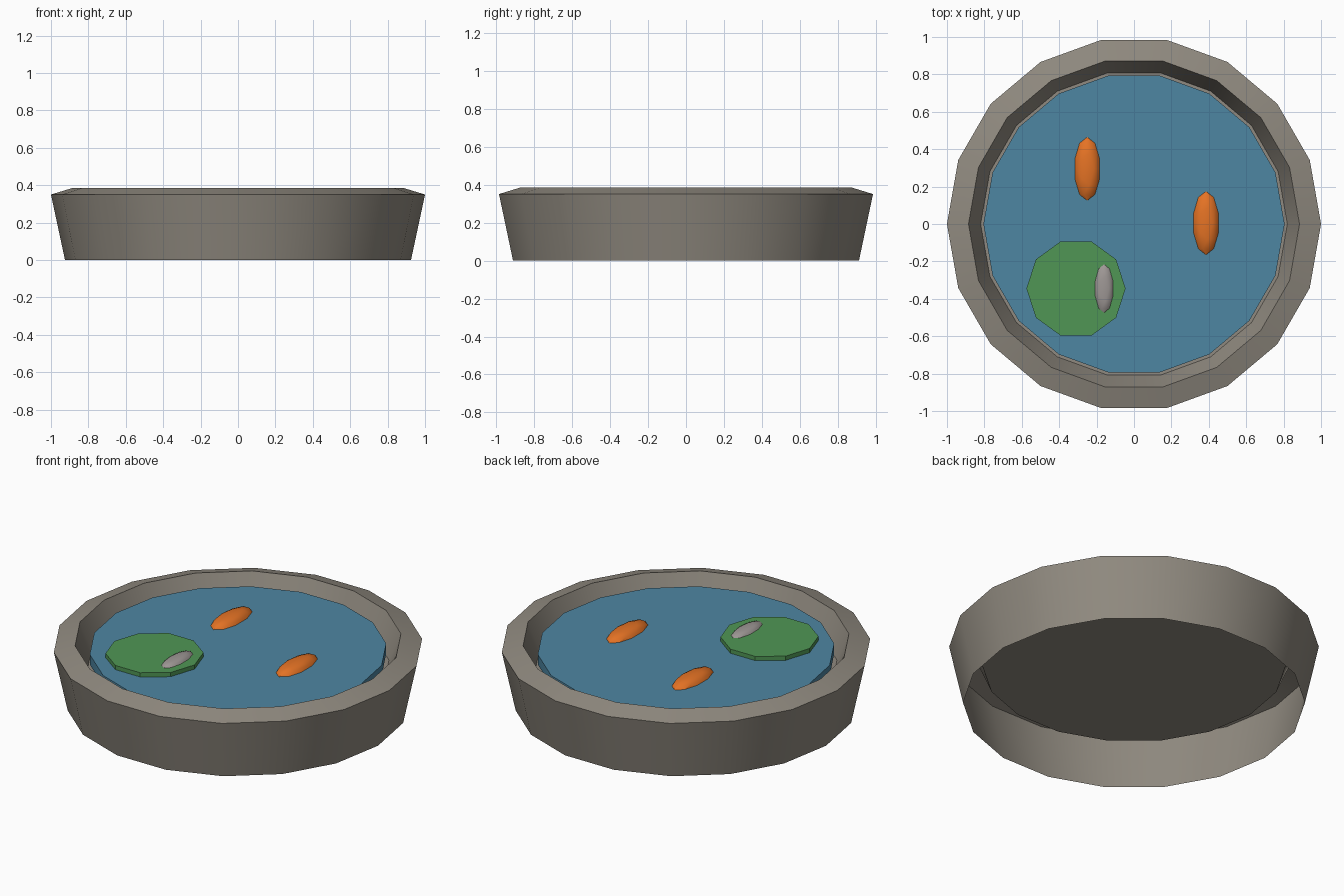
import bpy
import bmesh
import math
from mathutils import Matrix

cube = bpy.data.objects.get("Cube")
if cube:
    bpy.data.objects.remove(cube, do_unlink=True)

SIDES = 18


def material(name, rgb):
    mat = bpy.data.materials.new(name)
    mat.use_nodes = True
    mat.diffuse_color = (*rgb, 1)
    mat.node_tree.nodes["Principled BSDF"].inputs["Base Color"].default_value = (*rgb, 1)
    return mat


stone = material("warm_grey_stone", (0.28, 0.255, 0.215))
blue = material("water_blue", (0.076, 0.238, 0.362))
green = material("leaf_green", (0.08, 0.305, 0.09))
orange = material("fish_orange", (0.78, 0.17, 0.018))
pale = material("petal_grey", (0.34, 0.31, 0.30))


def add_object(name, bm, mat):
    mesh = bpy.data.meshes.new(name)
    bm.to_mesh(mesh)
    bm.free()
    mesh.materials.append(mat)
    obj = bpy.data.objects.new(name, mesh)
    bpy.context.collection.objects.link(obj)
    bpy.ops.object.select_all(action="DESELECT")
    obj.select_set(True)
    bpy.context.view_layer.objects.active = obj
    bpy.ops.object.shade_smooth_by_angle(angle=math.radians(30))
    return obj


def disc(name, sides, radius, bottom, top, centre, turn, mat):
    bm = bmesh.new()
    place = Matrix.Translation((*centre, (bottom + top) / 2)) @ Matrix.Rotation(turn, 4, "Z")
    bmesh.ops.create_cone(bm, cap_ends=True, segments=sides, radius1=radius,
                          radius2=radius, depth=top - bottom, matrix=place)
    return add_object(name, bm, mat)


def pebble(name, centre, radii, mat):
    bm = bmesh.new()
    place = Matrix.Translation(centre) @ Matrix.Diagonal((*radii, 1))
    bmesh.ops.create_icosphere(bm, subdivisions=2, radius=1, matrix=place)
    return add_object(name, bm, mat)


# Basin: open underneath, flared wall, sloped rim, inner wall and raised floor
profile = [(0.925, 0), (1, 0.35), (0.885, 0.385), (0.82, 0.23)]
bm = bmesh.new()
rings = []
for r, z in profile:
    angles = [math.tau * i / SIDES for i in range(SIDES)]
    rings.append([bm.verts.new((r * math.cos(a), r * math.sin(a), z)) for a in angles])
for low, high in zip(rings, rings[1:]):
    for i in range(SIDES):
        j = (i + 1) % SIDES
        bm.faces.new((low[i], low[j], high[j], high[i]))
bm.faces.new(rings[-1])
add_object("stone_basin", bm, stone)

# Water, turned half a side against the basin
disc("water", SIDES, 0.805, 0.27, 0.33, (0, 0), math.pi / SIDES, blue)

# Floating leaf with a petal on it
disc("lily_pad", 10, 0.265, 0.32, 0.355, (-0.31, -0.345), math.pi / 10, green)
pebble("petal", (-0.16, -0.345, 0.355), (0.05, 0.13, 0.02), pale)

# Fish at the surface
for name, x, y in (("fish_left", 0.385, 0.005), ("fish_right", -0.25, 0.295)):
    pebble(name, (x, y, 0.33), (0.07, 0.17, 0.035), orange)
